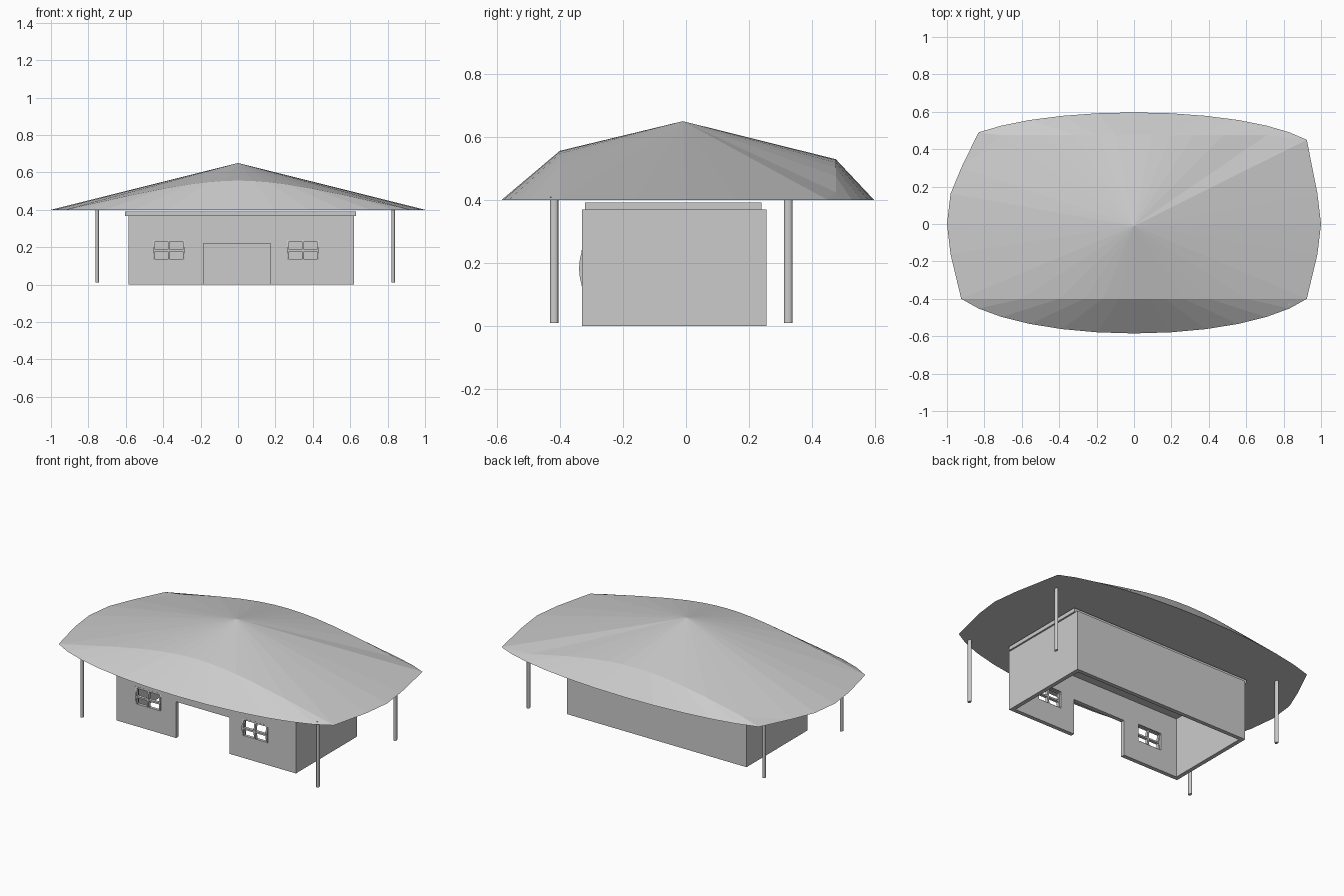
import bpy, bmesh, math
from mathutils import Vector

if "Cube" in bpy.data.objects:
    bpy.data.objects.remove(bpy.data.objects["Cube"])


def make_object(name, bm):
    bmesh.ops.recalc_face_normals(bm, faces=bm.faces)
    mesh = bpy.data.meshes.new(name)
    bm.to_mesh(mesh)
    bm.free()
    obj = bpy.data.objects.new(name, mesh)
    bpy.context.collection.objects.link(obj)
    return obj


def add_box(bm, lo, hi):
    lo, hi = Vector(lo), Vector(hi)
    verts = bmesh.ops.create_cube(bm, size=1)["verts"]
    for v in verts:
        v.co = (lo + hi) / 2 + v.co * (hi - lo)


def box(name, lo, hi):
    bm = bmesh.new()
    add_box(bm, lo, hi)
    return make_object(name, bm)


def cut(target, lo, hi):
    cutter = box("cutter", lo, hi)
    cutter.hide_render = True
    cutter.hide_set(True)
    mod = target.modifiers.new("opening", "BOOLEAN")
    mod.operation = "DIFFERENCE"
    mod.object = cutter
    bpy.context.view_layer.objects.active = target
    bpy.ops.object.modifier_apply(modifier=mod.name)
    bpy.data.objects.remove(cutter)


# House walls, open underneath, with door and window openings
X0, X1, Y0, Y1, T = -0.585, 0.62, -0.33, 0.255, 0.025
walls = box("walls", (X0, Y0, 0), (X1, Y1, 0.37))
cut(walls, (X0 + T, Y0 + T, -0.1), (X1 - T, Y1 - T, 0.5))
cut(walls, (-0.185, Y0 - 0.1, -0.1), (0.175, Y0 + 0.1, 0.22))
windows = {"left_window": -0.37, "right_window": 0.347}
for cx in windows.values():
    cut(walls, (cx - 0.08, Y0 - 0.1, 0.13), (cx + 0.08, Y0 + 0.1, 0.235))

# Ceiling slab that shows as a rim above the walls
box("ceiling_slab", (-0.605, -0.32, 0.368), (0.63, 0.24, 0.392))


# Window frames: bowed uprights and straight rails
def bow(z):
    return Y0 - 0.009 * (1 - ((z - 0.183) / 0.055) ** 2)


def window(name, cx):
    bm = bmesh.new()
    zs = [0.128 + 0.11 * i / 6 for i in range(7)]
    for x in (cx - 0.08, cx, cx + 0.08):
        rings = []
        for z in zs:
            y = bow(z)
            rings.append([bm.verts.new((x + dx, y + dy, z)) for dx, dy in
                          ((-0.005, 0), (0.005, 0), (0.005, 0.018), (-0.005, 0.018))])
        for a, b in zip(rings, rings[1:]):
            for i in range(4):
                j = (i + 1) % 4
                bm.faces.new((a[i], a[j], b[j], b[i]))
        bm.faces.new(rings[0])
        bm.faces.new(rings[-1])
    for z, w in ((0.132, 0.085), (0.183, 0.08), (0.236, 0.09)):
        y = bow(z)
        add_box(bm, (cx - w, y, z - 0.005), (cx + w, y + 0.018, z + 0.005))
    make_object(name, bm)


for name, cx in windows.items():
    window(name, cx)

# Four roof posts
for side, x in (("left", -0.753), ("right", 0.83)):
    for end, y in (("front", -0.418), ("back", 0.324)):
        bpy.ops.mesh.primitive_cylinder_add(vertices=16, radius=1, depth=0.4, location=(x, y, 0.21))
        post = bpy.context.object
        post.name = f"{end}_{side}_post"
        post.scale = (0.009, 0.013, 1)
        bpy.ops.object.shade_smooth_by_angle()

# Roof: 32-sided cone whose front and back fold down steeply to the eaves
bm = bmesh.new()
apex = bm.verts.new((0, -0.01, 0.65))
outer, inner = [], []
for k in range(32):
    a = 2 * math.pi * k / 32
    c, s = math.cos(a), math.sin(a)
    fold = None
    if s < -0.37:
        y = -0.4 - 0.3 * (-s - 0.383)
        fold = (-0.4, 0.4 / -s, 0.25)
    elif s > 0.5:
        y = 0.49 + 0.24 * (s - 0.556)
        fold = (0.475, 0.475 / s, 0.265)
    elif s > 0.3:
        y = 0.45 if c > 0 else 0.3
    else:
        y = s * 0.83
    o = bm.verts.new((c, y, 0.4))
    outer.append(o)
    if fold and fold[1] < 0.99:
        fy, t, slope = fold
        inner.append(bm.verts.new((c * t, fy, max(0.402, 0.65 - slope * t + 0.01 * (1 - t)))))
    else:
        inner.append(o)
for k in range(32):
    j = (k + 1) % 32
    bm.faces.new((apex, inner[k], inner[j]))
    rim = list(dict.fromkeys((inner[k], outer[k], outer[j], inner[j])))
    if len(rim) > 2:
        bm.faces.new(rim)
bm.faces.new(outer)
make_object("roof", bm)
